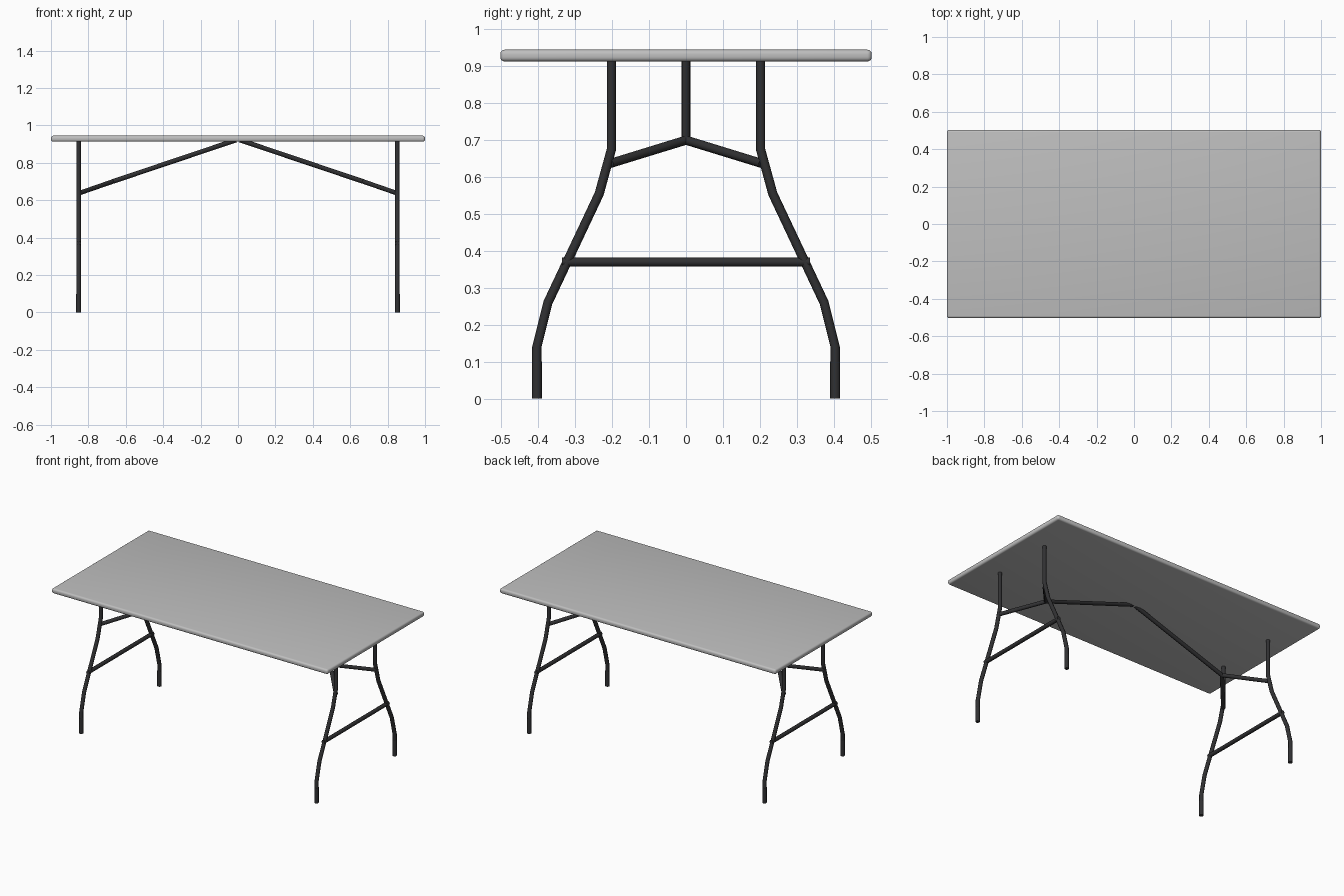
import bpy
import math

if "Cube" in bpy.data.objects:
    bpy.data.objects.remove(bpy.data.objects["Cube"], do_unlink=True)


def make_material(name, rgb):
    mat = bpy.data.materials.new(name)
    mat.use_nodes = True
    mat.diffuse_color = (*rgb, 1)
    mat.node_tree.nodes["Principled BSDF"].inputs["Base Color"].default_value = (*rgb, 1)
    return mat


light_grey = make_material("light grey plastic", (0.52, 0.52, 0.52))
dark_steel = make_material("dark steel", (0.03, 0.03, 0.032))


def select_only(obj):
    bpy.ops.object.select_all(action='DESELECT')
    obj.select_set(True)
    bpy.context.view_layer.objects.active = obj


def tube(name, points, radius=0.0125):
    """Round steel tube swept along a path, with closed ends."""
    curve = bpy.data.curves.new(name, 'CURVE')
    curve.dimensions = '3D'
    curve.bevel_depth = radius
    curve.bevel_resolution = 2
    curve.use_fill_caps = True
    spline = curve.splines.new('POLY')
    spline.points.add(len(points) - 1)
    for point, co in zip(spline.points, points):
        point.co = (*co, 1)
    obj = bpy.data.objects.new(name, curve)
    bpy.context.collection.objects.link(obj)
    obj.data.materials.append(dark_steel)
    select_only(obj)
    bpy.ops.object.convert(target='MESH')
    bpy.ops.object.shade_smooth_by_angle(angle=math.radians(50))
    return bpy.context.object


# Table top: a slab with rounded edges
top_z, bottom_z = 0.945, 0.913
bpy.ops.mesh.primitive_cube_add(size=1, location=(0, 0, (top_z + bottom_z) / 2))
table_top = bpy.context.object
table_top.name = "table_top"
table_top.scale = (2, 1.006, top_z - bottom_z)
bpy.ops.object.transform_apply(location=False, rotation=False, scale=True)
table_top.data.materials.append(light_grey)
bevel = table_top.modifiers.new("rounded_edge", 'BEVEL')
bevel.width = 0.012
bevel.segments = 4
bpy.ops.object.modifier_apply(modifier=bevel.name)
bpy.ops.object.shade_smooth_by_angle(angle=math.radians(35))

# Bent leg outline (y, z), from the top down
leg_path = [(0.202, 0.92), (0.202, 0.675), (0.235, 0.555),
            (0.374, 0.26), (0.404, 0.14), (0.404, 0.002)]
leg_x = 0.852
joint = (0.67, 0.70)

for end, sx in (("left", 1), ("right", -1)):
    x = sx * leg_x
    for side, sy in (("front", -1), ("back", 1)):
        # Leg, foot sleeve and the short strut to the brace joint
        tube(f"{end}_{side}_leg", [(x, sy * y, z) for y, z in leg_path])
        tube(f"{end}_{side}_foot", [(x, sy * 0.404, 0.1), (x, sy * 0.404, 0)], 0.0135)
        tube(f"{end}_{side}_strut",
             [(x, sy * 0.205, 0.637), (sx * joint[0], 0, joint[1])])
    # Crossbar between the two legs
    tube(f"{end}_crossbar", [(x, -0.336, 0.37), (x, 0.336, 0.37)])
    # Long brace rising to the middle of the top
    tube(f"{end}_brace", [(sx * joint[0], 0, joint[1]), (sx * 0.01, 0, 0.922)])
